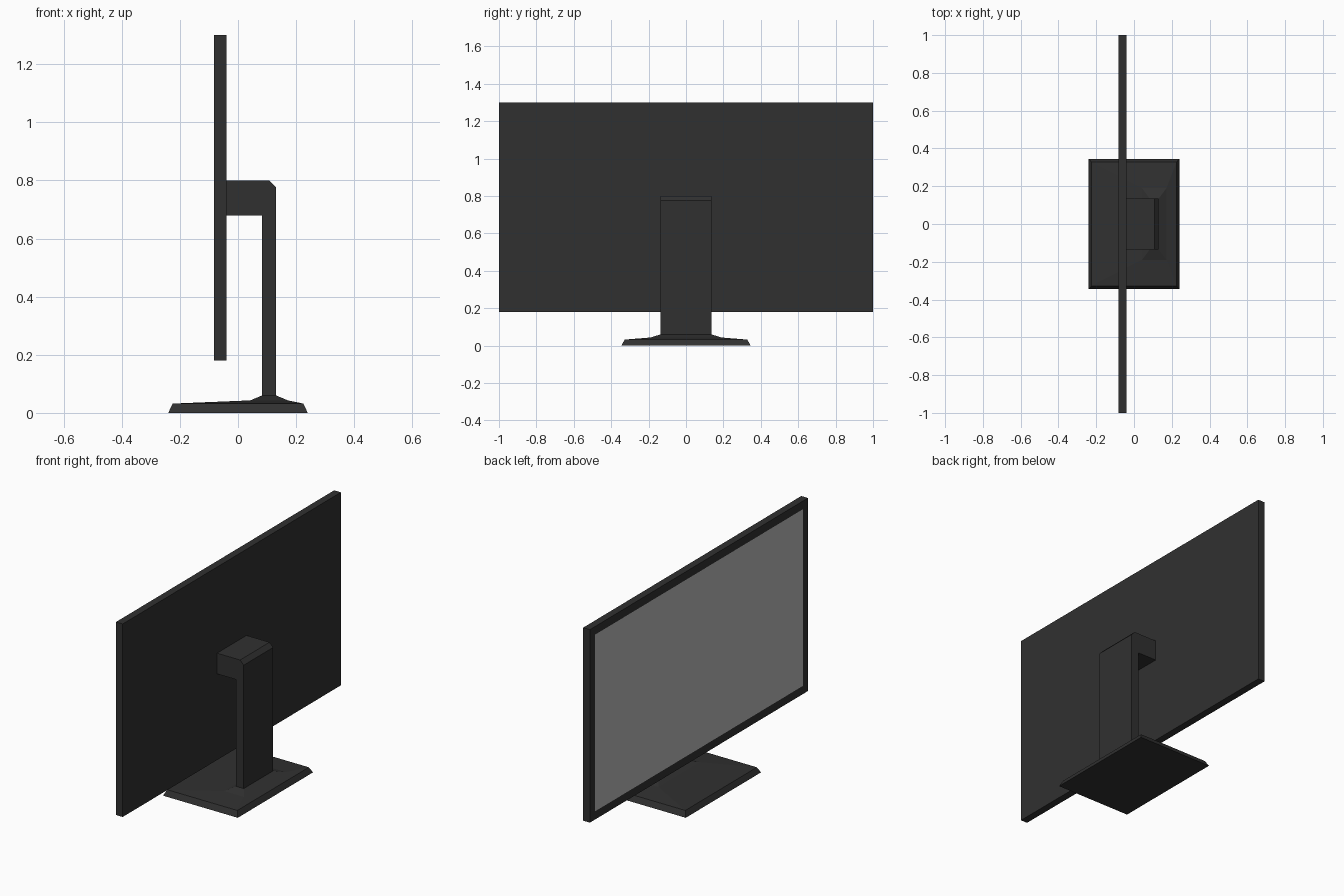
import bpy, bmesh

cube = bpy.data.objects.get("Cube")
if cube:
    bpy.data.objects.remove(cube, do_unlink=True)


def material(name, value):
    mat = bpy.data.materials.new(name)
    mat.use_nodes = True
    color = (value, value, value, 1)
    mat.diffuse_color = color
    mat.node_tree.nodes["Principled BSDF"].inputs["Base Color"].default_value = color
    return mat


charcoal = material("charcoal plastic", 0.03)
grey = material("grey display", 0.48)


def finish(name, bm, *mats):
    bmesh.ops.recalc_face_normals(bm, faces=bm.faces)
    mesh = bpy.data.meshes.new(name)
    bm.to_mesh(mesh)
    bm.free()
    for mat in mats:
        mesh.materials.append(mat)
    obj = bpy.data.objects.new(name, mesh)
    bpy.context.collection.objects.link(obj)
    return obj


def loft(name, rings):
    """Join matching loops of points and cap both ends."""
    bm = bmesh.new()
    loops = [[bm.verts.new(p) for p in ring] for ring in rings]
    for low, high in zip(loops, loops[1:]):
        for i in range(len(low)):
            j = (i + 1) % len(low)
            bm.faces.new((low[i], low[j], high[j], high[i]))
    bm.faces.new(loops[0])
    bm.faces.new(loops[-1])
    return finish(name, bm, charcoal)


# Flat panel with the display inset into its -x face
bm = bmesh.new()
bmesh.ops.create_cube(bm, size=1)
bmesh.ops.scale(bm, vec=(0.043, 2, 1.12), verts=bm.verts)
bmesh.ops.translate(bm, vec=(-0.0615, 0, 0.74), verts=bm.verts)
screen = min(bm.faces, key=lambda f: f.calc_center_median().x)
bmesh.ops.inset_region(bm, faces=[screen], thickness=0.067)
screen.material_index = 1
finish("screen_panel", bm, charcoal, grey)

# Upright and mounting arm, one bent profile with a chamfered corner
profile = [(0.083, 0.05), (0.131, 0.05), (0.131, 0.776), (0.108, 0.8),
           (-0.042, 0.8), (-0.042, 0.68), (0.083, 0.68)]
loft("stand_arm", [[(x, y, z) for x, z in profile] for y in (-0.135, 0.135)])

# Base plate: bevelled rim, shallow slope, then a collar around the upright
levels = [(-0.24, 0.24, 0.345, 0), (-0.225, 0.225, 0.328, 0.032),
          (0.042, 0.172, 0.19, 0.043), (0.083, 0.131, 0.135, 0.06)]
loft("stand_base", [[(a, -w, z), (b, -w, z), (b, w, z), (a, w, z)]
                    for a, b, w, z in levels])
